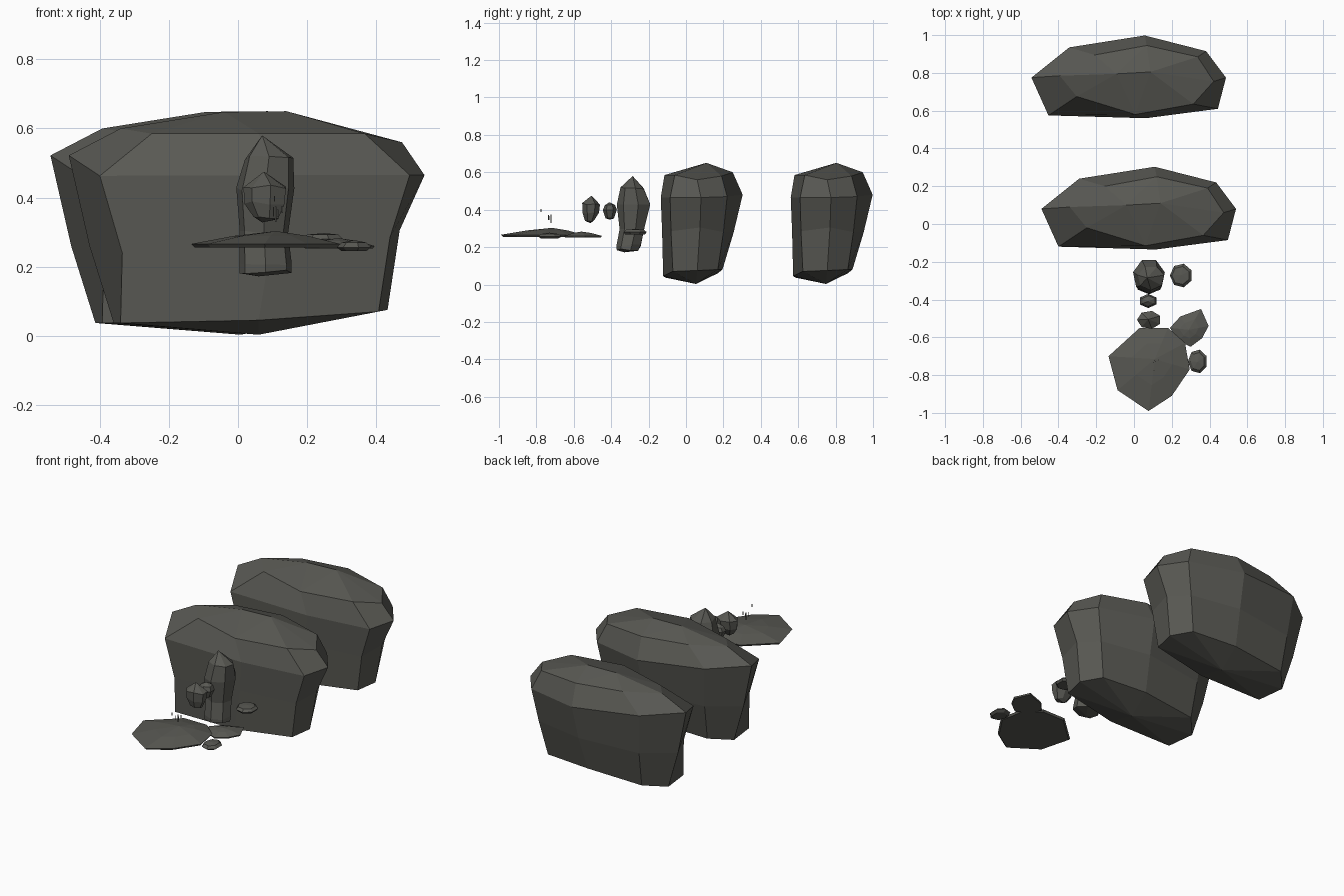
import bpy, bmesh, math, random

if "Cube" in bpy.data.objects:
    bpy.data.objects.remove(bpy.data.objects["Cube"])

random.seed(4)
stone = bpy.data.materials.new("dark_stone")
stone.diffuse_color = (0.098, 0.098, 0.086, 1)
stone.use_nodes = True
stone.node_tree.nodes["Principled BSDF"].inputs["Base Color"].default_value = stone.diffuse_color


def loft(name, rings, bottom=None, top=None, offset=(0, 0, 0)):
    """Skin equal-length rings, closing each end with a point or a flat cap."""
    bm = bmesh.new()
    vs = [[bm.verts.new(p) for p in r] for r in rings]
    n = len(rings[0])
    for a, b in zip(vs, vs[1:]):
        for i in range(n):
            j = (i + 1) % n
            bm.faces.new((a[i], a[j], b[j], b[i]))
    for ring, tip in ((vs[0], bottom), (vs[-1], top)):
        if tip is None:
            bm.faces.new(ring)
        else:
            t = bm.verts.new(tip)
            for i in range(n):
                bm.faces.new((ring[i], ring[(i + 1) % n], t))
    bmesh.ops.remove_doubles(bm, verts=bm.verts, dist=0.0005)
    bmesh.ops.recalc_face_normals(bm, faces=bm.faces)
    me = bpy.data.meshes.new(name)
    bm.to_mesh(me)
    bm.free()
    me.materials.append(stone)
    ob = bpy.data.objects.new(name, me)
    ob.location = offset
    bpy.context.collection.objects.link(ob)
    return ob


def rock(name, levels, sides=6, turn=0.5, bottom=None, top=None, jitter=0.0):
    """Rock from levels of (z, x min, x max, y min, y max)."""
    c = [math.cos(2 * math.pi * (i + turn) / sides) for i in range(sides)]
    s = [math.sin(2 * math.pi * (i + turn) / sides) for i in range(sides)]
    cm, sm = max(map(abs, c)), max(map(abs, s))
    rings = []
    for z, x0, x1, y0, y1 in levels:
        rings.append([((x0 + x1) / 2 + (x1 - x0) / 2 * a / cm,
                       (y0 + y1) / 2 + (y1 - y0) / 2 * b / sm,
                       z + random.uniform(-jitter, jitter)) for a, b in zip(c, s)])
    return loft(name, rings, bottom, top)


def slab(name, outline, z0, z1, inner, zi, peak):
    """Thin flagstone with a gently raised middle."""
    px, py, pz = peak
    ring = lambda z, k: [(px + (x - px) * k, py + (y - py) * k, z) for x, y in outline]
    return loft(name, [ring(z0, 0.96), ring(z1, 1), ring(zi, inner)], None, peak)


# Large boulders: base, waist, shoulder and crown rings (left, then round the front)
base = [(-.36, .06, .037), (-.34, -.11, .037), (.06, -.122, .045), (.407, -.07, .07),
        (.433, .06, .075), (.36, .17, .08), (.08, .195, .08), (-.26, .17, .06)]
waist = [(-.43, .07, .26), (-.335, -.12, .24), (.1, -.128, .29), (.44, -.08, .285),
         (.468, .075, .305), (.40, .2, .28), (.1, .255, .28), (-.27, .21, .27)]
shoulder = [(-.49, .08, .522), (-.40, -.12, .463), (.115, -.135, .465), (.497, -.085, .465),
            (.54, .08, .465), (.435, .22, .47), (.11, .303, .48), (-.29, .24, .51)]
crown = [(-.34, .09, .6), (-.25, -.02, .585), (.06, -.115, .585), (.367, -.06, .585),
         (.475, .06, .56), (.39, .19, .58), (.12, .25, .6), (-.155, .2, .605)]
ridge_l, ridge_r = (-.04, .1, .648), (.14, .11, .65)
for name, off in (("front_boulder", (0, 0, 0)), ("back_boulder", (-.053, .695, 0))):
    ob = loft(name, [base, waist, shoulder, crown], (.06, .053, .003), ridge_l, off)
    # pull the ridge into two points by adding a short crown facet
    bm = bmesh.new()
    bm.from_mesh(ob.data)
    tip = max(bm.verts, key=lambda v: v.co.z)
    right = [f for f in tip.link_faces if f.calc_center_median().x > .05]
    bmesh.ops.delete(bm, geom=right, context='FACES')
    rim = [e for e in bm.edges if e.is_boundary]
    peak = bm.verts.new(ridge_r)
    for e in rim:
        bm.faces.new((*e.verts, peak))
    bmesh.ops.recalc_face_normals(bm, faces=bm.faces)
    bm.to_mesh(ob.data)
    bm.free()

# Pointed standing stone
rock("standing_stone", [(.185, .005, .155, -.37, -.25), (.21, .005, .155, -.372, -.235),
                        (.30, .005, .145, -.355, -.215), (.425, -.005, .163, -.37, -.182),
                        (.515, .02, .16, -.35, -.22)],
     sides=7, turn=.25, bottom=(.06, -.33, .172), top=(.07, -.285, .58), jitter=.006)

# Floating stones in front of it
rock("floating_stone_large", [(.34, .045, .12, -.54, -.49), (.385, .018, .14, -.552, -.465),
                              (.43, .016, .145, -.555, -.46)],
     sides=7, bottom=(.07, -.51, .328), top=(.075, -.505, .475), jitter=.006)
rock("floating_stone_small", [(.355, .05, .1, -.43, -.385), (.40, .032, .118, -.445, -.37),
                              (.425, .045, .11, -.435, -.38)],
     sides=6, bottom=(.075, -.41, .347), top=(.075, -.41, .44), jitter=.004)

# Thin flagstones
slab("large_flagstone", [(-.135, -.70), (.03, -.55), (.18, -.55), (.27, -.63), (.295, -.77),
                         (.2, -.91), (.077, -.99), (-.087, -.88)],
     .255, .266, .5, .289, (.11, -.715, .303))
slab("small_flagstone", [(.19, -.55), (.245, -.49), (.355, -.45), (.395, -.54), (.36, -.605),
                         (.30, -.65), (.235, -.62)],
     .252, .26, .5, .275, (.29, -.56, .283))

# Low pebbles
rock("front_pebble", [(.245, .30, .375, -.775, -.685), (.256, .285, .39, -.79, -.665),
                      (.27, .30, .375, -.775, -.68)],
     sides=7, top=(.335, -.73, .277))
rock("rear_pebble", [(.268, .20, .30, -.325, -.22), (.28, .19, .31, -.335, -.21),
                     (.293, .20, .295, -.32, -.225)], sides=7, top=(.25, -.27, .297))

# Tiny slivers above the large flagstone
for i, (x, y, z0, z1) in enumerate([(.103, -.735, .345, .372), (.109, -.722, .33, .374),
                                    (.115, -.728, .345, .365), (.128, -.72, .355, .375),
                                    (.106, -.775, .388, .405)]):
    w = .0018
    rock(f"sliver_{i + 1}", [(z0, x - w, x + w, y - w, y + w), (z1, x - w, x + w, y - w, y + w)],
         sides=4)
